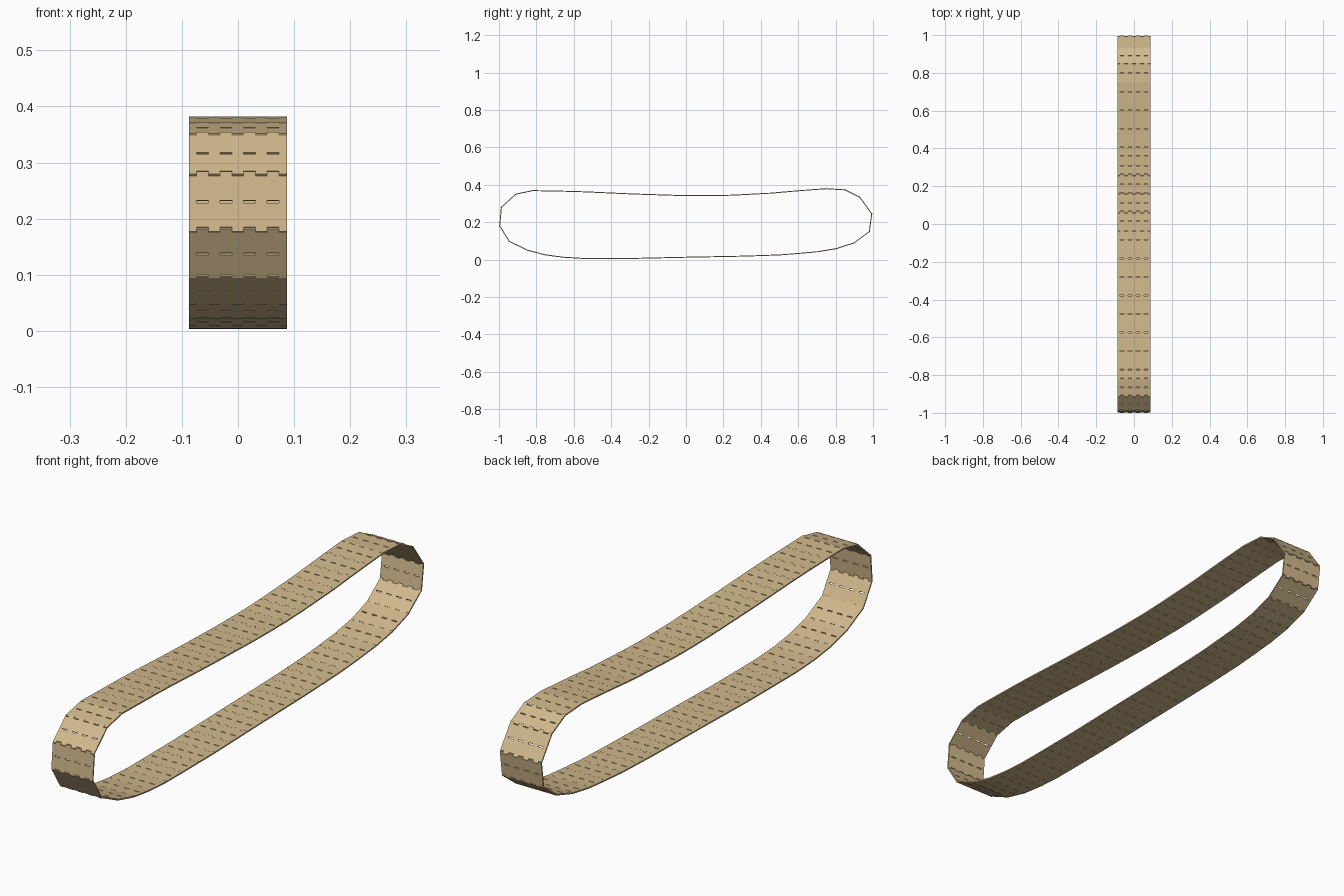
import bpy, bmesh, math
from mathutils import Vector

cube = bpy.data.objects.get("Cube")
if cube:
    bpy.data.objects.remove(cube)

tan = bpy.data.materials.new("sand_tan")
tan.use_nodes = True
color = (0.64, 0.485, 0.265, 1)
tan.diffuse_color = color
tan.node_tree.nodes["Principled BSDF"].inputs["Base Color"].default_value = color

LENGTH, HALF_WIDTH = 0.1, 0.087
FINGER, SLOT, GAP = 0.008, 0.004, 0.0006
THICKNESS = 0.005


def resample(points, count):
    """Split a gently curved run into links of equal length along y."""
    out = []
    for i in range(count):
        y = points[0][0] + (points[-1][0] - points[0][0]) * i / count
        for (y0, z0), (y1, z1) in zip(points, points[1:]):
            if min(y0, y1) <= y <= max(y0, y1):
                out.append((y, z0 + (z1 - z0) * (y - y0) / (y1 - y0)))
                break
    return out


# Hinge positions (y, z) around the sagging loop
front_end = [(-0.944, 0.097), (-0.996, 0.18), (-0.987, 0.28), (-0.91, 0.35)]
top_run = [(-0.82, 0.369), (-0.57, 0.364), (-0.29, 0.351), (0, 0.342),
           (0.2, 0.342), (0.45, 0.355), (0.61, 0.369), (0.75, 0.379)]
back_end = [(0.75, 0.379), (0.85, 0.373), (0.93, 0.333), (0.993, 0.245), (0.98, 0.15)]
bottom_run = [(0.9, 0.09), (0.81, 0.06), (0.69, 0.04), (0.5, 0.025), (0.29, 0.018),
              (0, 0.013), (-0.25, 0.007), (-0.54, 0.006), (-0.66, 0.013),
              (-0.757, 0.026), (-0.853, 0.052), (-0.944, 0.097)]
hinges = front_end + resample(top_run, 16) + back_end + resample(bottom_run, 19)


def make_link_mesh():
    """Plate with interlocking fingers and a row of slots across its middle."""
    half = LENGTH / 2
    xs = [-HALF_WIDTH] + [-0.074 + 0.021 * i for i in range(8)] + [HALF_WIDTH]
    ys = [-half - FINGER / 2 + GAP, -half + FINGER / 2 + GAP, -SLOT / 2,
          SLOT / 2, half - FINGER / 2, half + FINGER / 2]
    bm = bmesh.new()
    grid = [[bm.verts.new((x, y, 0)) for y in ys] for x in xs]
    for c in range(len(xs) - 1):
        rows = (1, 3, 4) if c % 2 else (0, 1, 2, 3)
        for r in rows:
            bm.faces.new((grid[c][r], grid[c + 1][r],
                          grid[c + 1][r + 1], grid[c][r + 1]))
    bmesh.ops.delete(bm, geom=[v for v in bm.verts if not v.link_faces], context='VERTS')
    mesh = bpy.data.meshes.new("track_link")
    bm.to_mesh(mesh)
    bm.free()
    mesh.materials.append(tan)
    return mesh


link_mesh = make_link_mesh()

# One link between each pair of neighbouring hinges
for i, start in enumerate(hinges):
    a, b = Vector(start), Vector(hinges[(i + 1) % len(hinges)])
    step, middle = b - a, (a + b) / 2
    link = bpy.data.objects.new(f"track_link_{i + 1:02d}", link_mesh)
    bpy.context.collection.objects.link(link)
    link.location = (0, middle.x, middle.y)
    link.rotation_euler.x = math.atan2(step.y, step.x)
    link.scale.y = step.length / LENGTH
    solid = link.modifiers.new("plate_thickness", 'SOLIDIFY')
    solid.thickness = THICKNESS
    solid.offset = 0
